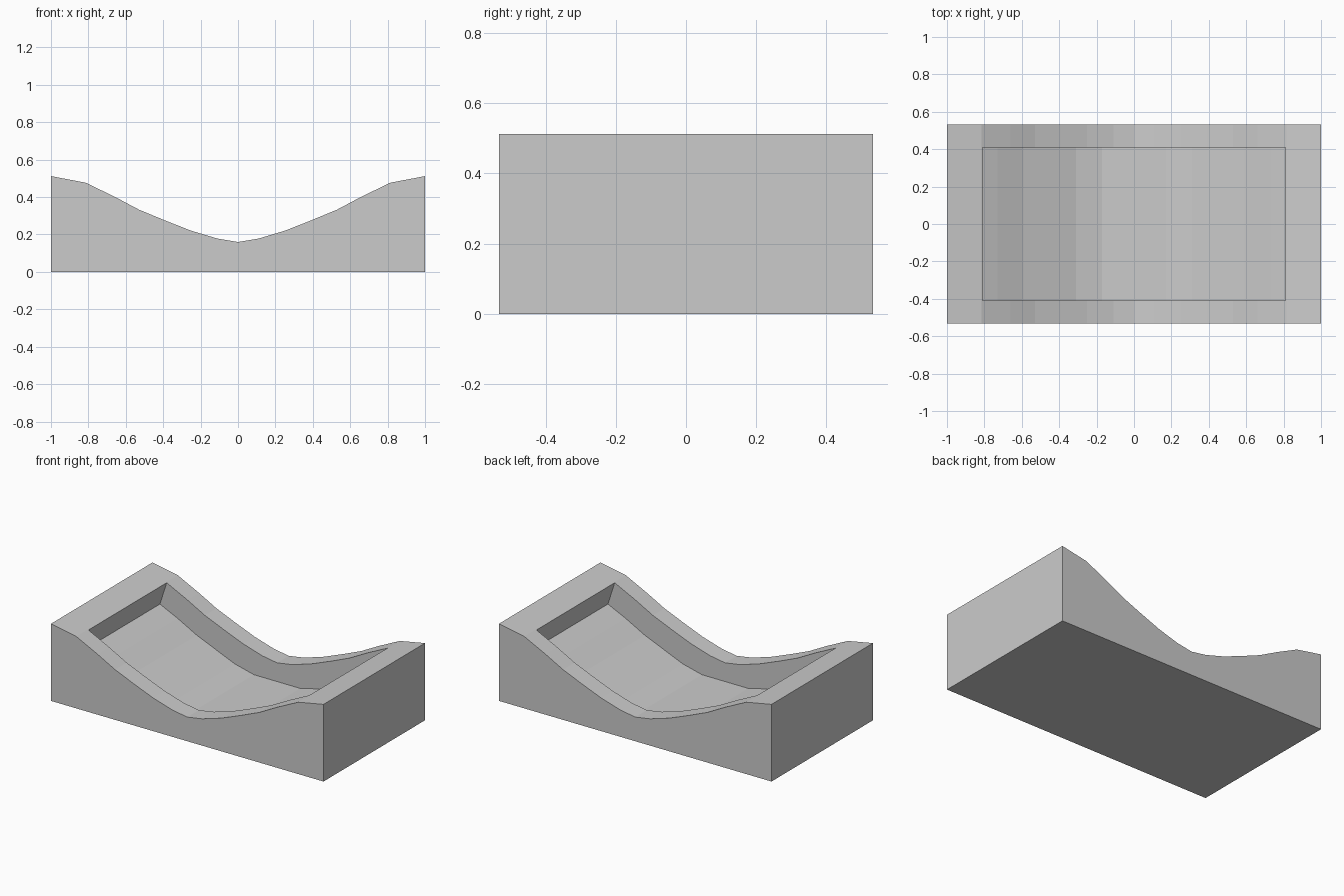
import bpy, bmesh

if "Cube" in bpy.data.objects:
    bpy.data.objects.remove(bpy.data.objects["Cube"])


def mirror_profile(half):
    """Complete a left-half (x, z) profile with its right-hand mirror image."""
    return half + [(-x, z) for x, z in reversed(half) if x != 0]


def extrude_profile(name, points, half_width):
    """Make a closed prism from an (x, z) outline, extruded along y."""
    bm = bmesh.new()
    face = bm.faces.new([bm.verts.new((x, -half_width, z)) for x, z in points])
    result = bmesh.ops.extrude_face_region(bm, geom=[face])
    moved = [v for v in result["geom"] if isinstance(v, bmesh.types.BMVert)]
    bmesh.ops.translate(bm, verts=moved, vec=(0, 2 * half_width, 0))
    bmesh.ops.recalc_face_normals(bm, faces=bm.faces)
    mesh = bpy.data.meshes.new(name)
    bm.to_mesh(mesh)
    bm.free()
    obj = bpy.data.objects.new(name, mesh)
    bpy.context.collection.objects.link(obj)
    return obj


# Block with a curved, sagging top
top = mirror_profile([(-1, 0.512), (-0.815, 0.477), (-0.66, 0.402), (-0.53, 0.333),
                      (-0.39, 0.275), (-0.25, 0.22), (-0.11, 0.178), (0, 0.16)])
block = extrude_profile("curved_block", [(-1, 0)] + top + [(1, 0)], 0.532)

# Recess following the curve, with slightly undercut end walls and a flat middle
floor = mirror_profile([(-0.78, 0.57), (-0.81, 0.476), (-0.86, 0.32), (-0.73, 0.26),
                        (-0.59, 0.186), (-0.45, 0.128), (-0.31, 0.07), (-0.17, 0.036)])
cutter = extrude_profile("recess_cutter", floor, 0.41)
cutter.hide_render = True
cutter.hide_viewport = True
cutter.display_type = 'WIRE'

# Cut the recess
cut = block.modifiers.new("recess", 'BOOLEAN')
cut.operation = 'DIFFERENCE'
cut.solver = 'EXACT'
cut.object = cutter
